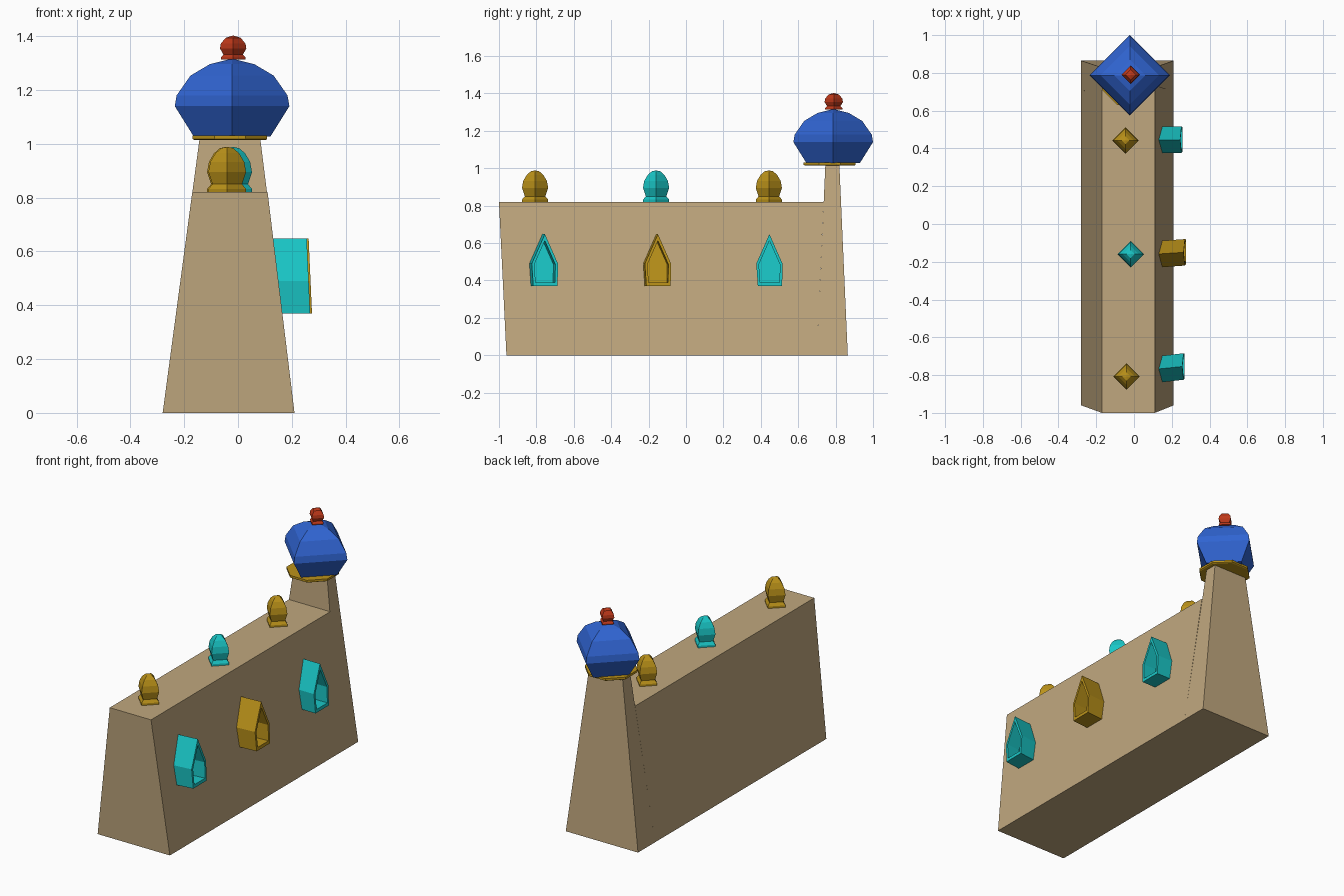
import bpy, bmesh
from math import cos, sin, pi

if "Cube" in bpy.data.objects:
    bpy.data.objects.remove(bpy.data.objects["Cube"])


def material(name, rgb):
    m = bpy.data.materials.new(name)
    m.diffuse_color = (*rgb, 1)
    m.use_nodes = True
    m.node_tree.nodes["Principled BSDF"].inputs["Base Color"].default_value = m.diffuse_color
    return m


SAND = material("sand", (0.53, 0.39, 0.21))
GOLD = material("gold", (0.50, 0.29, 0.01))
TEAL = material("teal", (0.01, 0.57, 0.57))
BLUE = material("blue", (0.03, 0.13, 0.65))
RED = material("red", (0.52, 0.04, 0.01))


def loft(name, rings, mat):
    """Bridge successive rings of points and cap both ends."""
    bm = bmesh.new()
    loops = [[bm.verts.new(p) for p in ring] for ring in rings]
    n = len(loops[0])
    for a, b in zip(loops, loops[1:]):
        for i in range(n):
            j = (i + 1) % n
            bm.faces.new((a[i], a[j], b[j], b[i]))
    bm.faces.new(loops[0][::-1])
    bm.faces.new(loops[-1])
    bmesh.ops.remove_doubles(bm, verts=bm.verts, dist=1e-5)
    bmesh.ops.recalc_face_normals(bm, faces=bm.faces)
    me = bpy.data.meshes.new(name)
    bm.to_mesh(me)
    bm.free()
    me.materials.append(mat)
    ob = bpy.data.objects.new(name, me)
    bpy.context.collection.objects.link(ob)
    return ob


def rect(x0, x1, y0, y1, z):
    return [(x0, y0, z), (x1, y0, z), (x1, y1, z), (x0, y1, z)]


def turned(name, x, y, profile, mat, sides=4, start=0):
    """Low-sided turned form from (radius, height) points."""
    loft(name, [[(x + r * cos(start + 2 * pi * i / sides),
                  y + r * sin(start + 2 * pi * i / sides), z)
                 for i in range(sides)] for r, z in profile], mat)


# Sloping wall and the taller tower at its back end
loft("wall", [rect(-0.28, 0.21, -0.96, 0.70, 0),
              rect(-0.17, 0.11, -1.0, 0.736, 0.82)], SAND)
loft("tower", [rect(-0.28, 0.21, 0.70, 0.865, 0),
               rect(-0.143, 0.083, 0.745, 0.82, 1.018)], SAND)

# Collar, dome and its finial
turned("dome_collar", -0.03, 0.768, [(0.143, 1.014), (0.15, 1.018), (0.15, 1.031)],
       GOLD, 8, pi / 8)
turned("dome", -0.022, 0.787,
       [(0.143, 1.028), (0.213, 1.14), (0.206, 1.18), (0.155, 1.253),
        (0.083, 1.296), (0.003, 1.316)], BLUE)
turned("dome_finial", -0.018, 0.79,
       [(0.046, 1.314), (0.046, 1.321), (0.036, 1.332), (0.049, 1.354),
        (0.046, 1.372), (0.028, 1.394), (0.002, 1.402)], RED)

# Knobs along the wall top
knob = [(0.07, 0.818), (0.07, 0.832), (0.055, 0.85), (0.07, 0.895),
        (0.063, 0.933), (0.044, 0.965), (0.022, 0.984), (0.002, 0.988)]
for i, (x, y, mat) in enumerate([(-0.04, -0.807, GOLD), (-0.018, -0.16, TEAL),
                                 (-0.045, 0.443, GOLD)]):
    turned(f"wall_knob_{i + 1}", x, y, knob, mat)

# Projecting hollow windows with pointed tops
outline = [(-0.062, 0.37), (0.068, 0.37), (0.07, 0.49), (0, 0.648), (-0.07, 0.49)]


def window(name, y, front, shift, mat):
    def ring(t, scale):
        pts = []
        for py, pz in outline:
            pz = 0.47 + (pz - 0.47) * scale
            back_x = 0.19 - 0.122 * pz
            front_x = front - 0.045 * (pz - 0.37)
            pts.append((back_x + (front_x - back_x) * t,
                        y + py * scale + shift * (t - 0.5), pz))
        return pts
    loft(name, [ring(0, 1), ring(1, 1), ring(1, 0.8), ring(0.3, 0.8)], mat)


window("window_1", -0.762, 0.268, 0.015, TEAL)
window("window_2", -0.155, 0.275, 0.01, GOLD)
window("window_3", 0.446, 0.257, 0, TEAL)
